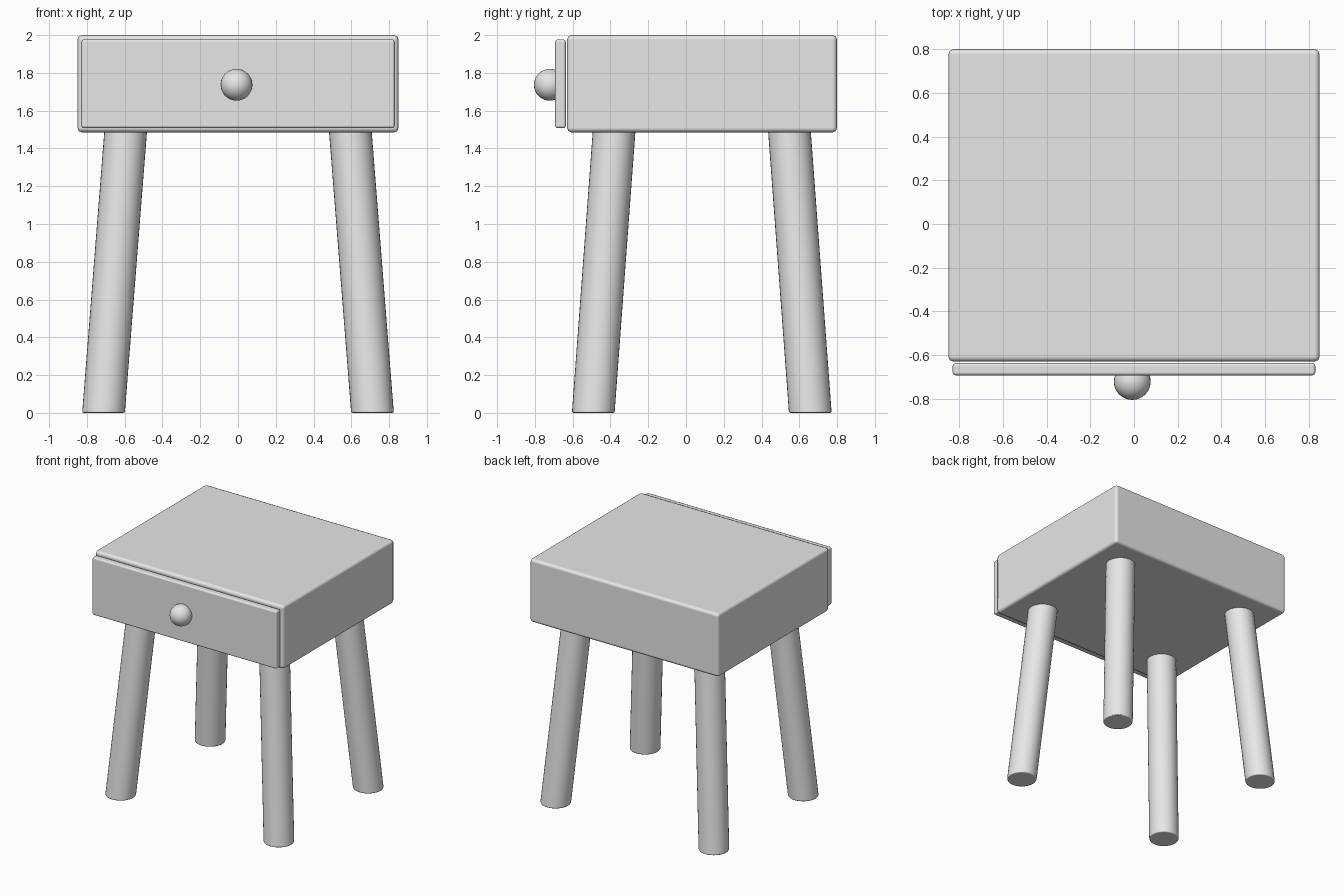
import bpy
import bmesh
from math import radians
from mathutils import Vector

cube = bpy.data.objects.get("Cube")
if cube:
    bpy.data.objects.remove(cube, do_unlink=True)

# Single plain grey finish
grey = bpy.data.materials.new("plain_grey")
grey.use_nodes = True
grey.diffuse_color = (0.8, 0.8, 0.8, 1)
grey.node_tree.nodes["Principled BSDF"].inputs["Base Color"].default_value = (0.8, 0.8, 0.8, 1)


def finish(name, bm, bevel=0.0, angle=35):
    """Turn a bmesh into a named, smooth-shaded object with rounded edges."""
    mesh = bpy.data.meshes.new(name)
    bm.to_mesh(mesh)
    bm.free()
    mesh.materials.append(grey)
    obj = bpy.data.objects.new(name, mesh)
    bpy.context.collection.objects.link(obj)
    bpy.ops.object.select_all(action='DESELECT')
    obj.select_set(True)
    bpy.context.view_layer.objects.active = obj
    bpy.ops.object.shade_smooth_by_angle(angle=radians(angle))
    if bevel:
        mod = obj.modifiers.new("rounded_edges", 'BEVEL')
        mod.width = bevel
        mod.segments = 2
        mod.limit_method = 'ANGLE'
        mod.angle_limit = radians(40)
        mod.harden_normals = True
    return obj


def box(name, low, high, bevel):
    bm = bmesh.new()
    bmesh.ops.create_cube(bm, size=1)
    low, high = Vector(low), Vector(high)
    for v in bm.verts:
        v.co = (low + high) / 2 + v.co * (high - low)
    return finish(name, bm, bevel)


def leg(name, foot, top, radius=0.113):
    """Slanted round leg whose ends stay level."""
    foot, top = Vector(foot), Vector(top)
    bm = bmesh.new()
    bmesh.ops.create_cone(bm, cap_ends=True, segments=32,
                          radius1=radius, radius2=radius, depth=1)
    for v in bm.verts:
        centre = foot.lerp(top, v.co.z + 0.5)
        v.co = centre + Vector((v.co.x, v.co.y, 0))
    return finish(name, bm, 0.008)


# Cabinet body and drawer front
box("cabinet_body", (-0.85, -0.63, 1.485), (0.85, 0.80, 2.0), 0.024)
box("drawer_front", (-0.83, -0.693, 1.507), (0.83, -0.636, 1.977), 0.014)

# Round drawer knob
bm = bmesh.new()
bmesh.ops.create_uvsphere(bm, u_segments=32, v_segments=16, radius=0.084)
finish("drawer_knob", bm).location = (-0.008, -0.721, 1.737)

# Four splayed legs
for side, sx in (("left", 1), ("right", -1)):
    for end, foot_y, top_y in (("front", -0.491, -0.38), ("back", 0.658, 0.547)):
        leg(f"{end}_{side}_leg", (sx * 0.712, foot_y, 0), (sx * 0.594, top_y, 1.5))
